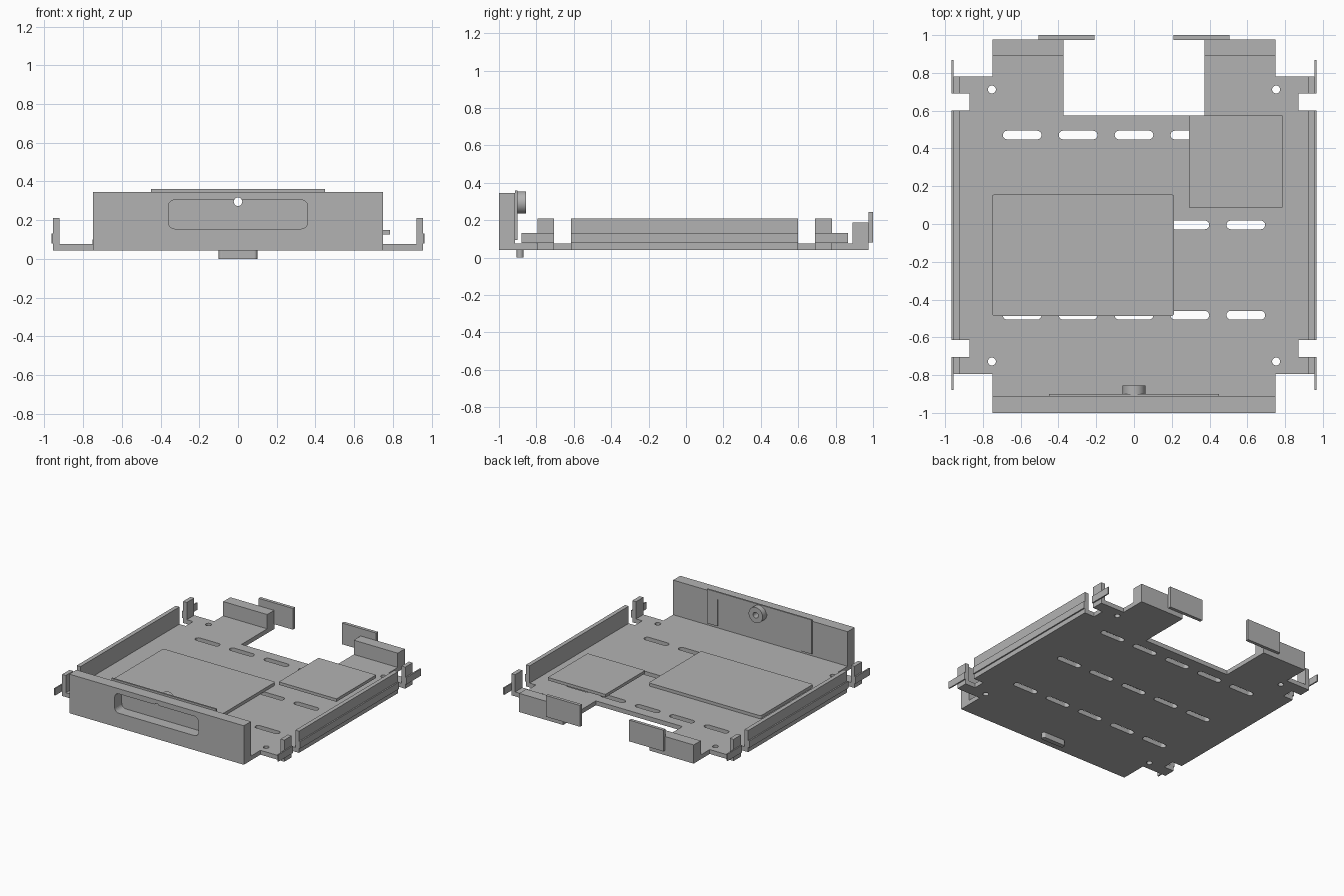
import bpy, bmesh
from math import sin, cos, pi, asin
from mathutils import Matrix, Vector

cube = bpy.data.objects.get("Cube")
if cube:
    bpy.data.objects.remove(cube)

grey = bpy.data.materials.new("steel_grey")
grey.use_nodes = True
colour = (0.45, 0.45, 0.45, 1)
grey.diffuse_color = colour
grey.node_tree.nodes["Principled BSDF"].inputs["Base Color"].default_value = colour


def add_mesh(name, mesh):
    mesh.materials.clear()
    mesh.materials.append(grey)
    obj = bpy.data.objects.new(name, mesh)
    bpy.context.collection.objects.link(obj)
    return obj


def box(name, xs, ys, zs):
    lo, hi = Vector((xs[0], ys[0], zs[0])), Vector((xs[1], ys[1], zs[1]))
    bm = bmesh.new()
    bmesh.ops.create_cube(bm, size=1, matrix=Matrix.Translation((lo + hi) / 2)
                          @ Matrix.Diagonal((*(hi - lo), 1)))
    mesh = bpy.data.meshes.new(name)
    bm.to_mesh(mesh)
    bm.free()
    return add_mesh(name, mesh)


def both_sides(name, xs, ys, zs):
    box("left_" + name, xs, ys, zs)
    box("right_" + name, (-xs[1], -xs[0]), ys, zs)


def arc(x, y, r, start, end, steps):
    angles = [start + (end - start) * i / steps for i in range(steps + 1)]
    return [(x + r * cos(a), y + r * sin(a)) for a in angles]


def circle(x, y, r, steps=32):
    return arc(x, y, r, 0, 2 * pi, steps)[:-1]


def rounded(x0, x1, y0, y1, r):
    corners = [(x1 - r, y1 - r), (x0 + r, y1 - r), (x0 + r, y0 + r), (x1 - r, y0 + r)]
    return [p for i, (x, y) in enumerate(corners)
            for p in arc(x, y, r, i * pi / 2, (i + 1) * pi / 2, 6)]


def slot(x, y, length, width):
    r, d = width / 2, (length - width) / 2
    return arc(x + d, y, r, -pi / 2, pi / 2, 10) + arc(x - d, y, r, pi / 2, 1.5 * pi, 10)


def plate(name, loops, start, end, upright=False):
    """Extrude a flat outline with holes along z, or along y when upright."""
    curve = bpy.data.curves.new(name, "CURVE")
    curve.dimensions = "2D"
    curve.fill_mode = "BOTH"
    curve.extrude = (end - start) / 2
    for loop in loops:
        spline = curve.splines.new("POLY")
        spline.points.add(len(loop) - 1)
        for point, (x, y) in zip(spline.points, loop):
            point.co = (x, y, 0, 1)
        spline.use_cyclic_u = True
    temp = bpy.data.objects.new(name + "_profile", curve)
    bpy.context.collection.objects.link(temp)
    depsgraph = bpy.context.evaluated_depsgraph_get()
    mesh = bpy.data.meshes.new_from_object(temp.evaluated_get(depsgraph))
    bpy.data.objects.remove(temp)
    mid = (start + end) / 2
    if upright:
        move = Matrix.Translation((0, mid, 0)) @ Matrix.Rotation(pi / 2, 4, "X")
    else:
        move = Matrix.Translation((0, 0, mid))
    bm = bmesh.new()
    bm.from_mesh(mesh)
    bm.transform(move)
    bmesh.ops.remove_doubles(bm, verts=bm.verts, dist=0.00005)
    bmesh.ops.recalc_face_normals(bm, faces=bm.faces)
    for face in bm.faces:
        face.smooth = False
    bm.to_mesh(mesh)
    bm.free()
    mesh.name = name
    return add_mesh(name, mesh)


# Floor pan with side notches, rear cutout, slots and screw holes
half = [(0.75, -1), (0.75, -0.795), (0.955, -0.795), (0.955, -0.705),
        (0.87, -0.705), (0.87, -0.615), (0.955, -0.615), (0.955, 0.6),
        (0.87, 0.6), (0.87, 0.69), (0.955, 0.69), (0.955, 0.78),
        (0.75, 0.78), (0.75, 0.977), (0.372, 0.977), (0.372, 0.575)]
outline = half + [(-x, y) for x, y in reversed(half)]
holes = [slot(0.296 * i, y, 0.205, 0.046) for i in range(-2, 3) for y in (-0.483, -0.005, 0.471)]
holes += [circle(x, y, 0.021, 20) for x in (-0.752, 0.752) for y in (-0.728, 0.712)]
plate("floor_pan", [outline] + holes, 0.042, 0.076)

# Side flanges, corner tabs and outer guide strips
for name, ys, strip in (("side", (-0.615, 0.6), (-0.615, 0.6)),
                        ("front_corner", (-0.795, -0.705), (-0.88, -0.705)),
                        ("rear_corner", (0.69, 0.78), (0.69, 0.867))):
    both_sides(name + "_flange", (0.923, 0.955), ys, (0.042, 0.21))
    both_sides(name + "_strip", (0.955, 0.965), strip, (0.078, 0.132))

# Rear upright blocks and the end plates behind them
both_sides("rear_block", (0.372, 0.75), (0.89, 0.977), (0.042, 0.187))
both_sides("rear_end_plate", (0.21, 0.505), (0.975, 1), (0.08, 0.245))

# Front wall with a rounded window, notched at the top for the lock bore
lock_z, bore, top = 0.295, 0.022, 0.305
tilt = asin((top - lock_z) / bore)
notch = arc(0, lock_z, bore, tilt, pi - tilt, 12)
window = rounded(-0.36, 0.36, 0.155, top, 0.035)
window = window[:7] + notch + window[7:]
wall = [(-0.75, 0.042), (0.75, 0.042), (0.75, 0.345), (-0.75, 0.345)]
plate("front_wall", [wall, window], -1, -0.913, upright=True)

# Backing panel behind the window, its raised frame, and the lock ring
panel = [(-0.45, 0.095), (0.45, 0.095), (0.45, 0.36), (-0.45, 0.36)]
plate("window_panel", [panel, circle(0, lock_z, bore)], -0.913, -0.907, upright=True)
frame = panel[1:] + panel[:1] + [(-0.36, 0.095), (-0.36, top)] + notch[::-1] + [(0.36, top), (0.36, 0.095)]
plate("panel_frame", [frame], -0.907, -0.9, upright=True)
ring = plate("lock_ring", [circle(0, lock_z, 0.06, 40), circle(0, lock_z, bore)],
             -0.907, -0.855, upright=True)
bpy.context.view_layer.objects.active = ring
ring.select_set(True)
bpy.ops.object.shade_smooth_by_angle(angle=0.6)
ring.select_set(False)

# Latch tab under the floor
plate("latch_tab", [slot(0, -0.887, 0.2, 0.036)], 0, 0.045)

# Circuit boards
plate("large_board", [rounded(-0.752, 0.212, -0.487, 0.157, 0.015)], 0.076, 0.1)
box("small_board", (0.29, 0.785), (0.087, 0.575), (0.125, 0.148))
